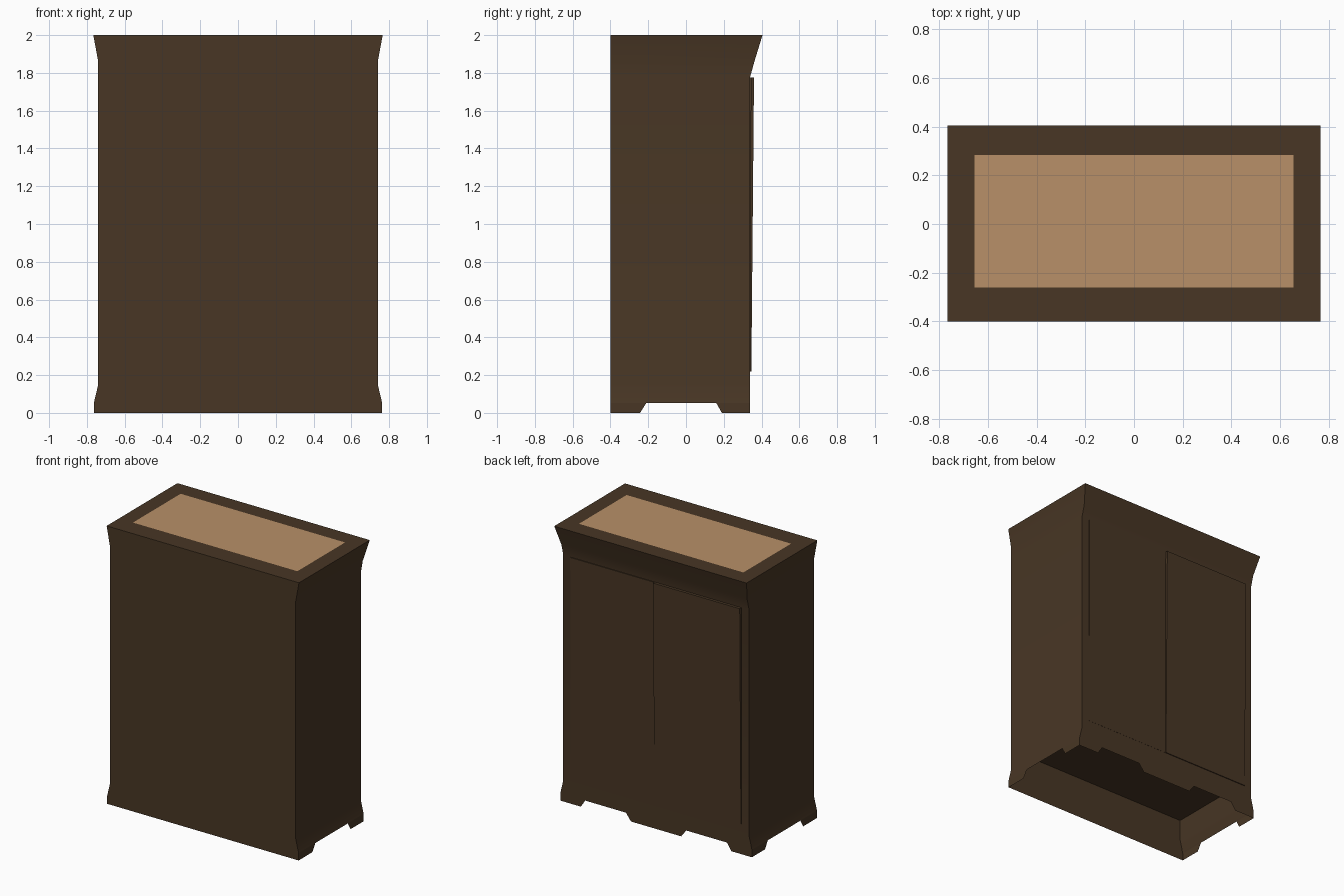
import bpy, bmesh, math

if "Cube" in bpy.data.objects:
    bpy.data.objects.remove(bpy.data.objects["Cube"])


def material(name, rgb):
    m = bpy.data.materials.new(name)
    m.diffuse_color = (*rgb, 1)
    m.use_nodes = True
    m.node_tree.nodes["Principled BSDF"].inputs["Base Color"].default_value = m.diffuse_color
    return m


BROWN = material("dark brown wood", (0.065, 0.037, 0.018))
TAN = material("light tan wood", (0.48, 0.28, 0.14))


def make_object(name, bm, mat, smooth=False):
    mesh = bpy.data.meshes.new(name)
    bm.to_mesh(mesh)
    bm.free()
    mesh.materials.append(mat)
    ob = bpy.data.objects.new(name, mesh)
    bpy.context.collection.objects.link(ob)
    if smooth:
        bpy.context.view_layer.objects.active = ob
        ob.select_set(True)
        bpy.ops.object.shade_smooth_by_angle(angle=math.radians(25))
        ob.select_set(False)
    return ob


def ring(bm, x, y0, y1, z):
    return [bm.verts.new((a, b, z)) for a, b in ((-x, y0), (x, y0), (x, y1), (-x, y1))]


# cabinet shell: flared plinth, straight body, flared cornice
bm = bmesh.new()
sections = [(0.763, 0.34, 0.053), (0.74, 0.34, 0.15), (0.74, 0.34, 1.78),
            (0.74, 0.362, 1.86), (0.766, 0.405, 2.0)]
rings = [ring(bm, x, -0.40, y, z) for x, y, z in sections]
for lo, hi in zip(rings, rings[1:]):
    for i in range(4):
        j = (i + 1) % 4
        bm.faces.new((lo[i], lo[j], hi[j], hi[i]))
# frame around the top panel
inner = ring(bm, 0.655, -0.26, 0.283, 2.0)
for i in range(4):
    j = (i + 1) % 4
    bm.faces.new((rings[-1][i], rings[-1][j], inner[j], inner[i]))
make_object("cabinet_body", bm, BROWN, True)

# top panel
bm = bmesh.new()
bm.faces.new(ring(bm, 0.655, -0.26, 0.283, 2.0))
make_object("top_panel", bm, TAN)

# floor of the cabinet, seen from below
bm = bmesh.new()
bm.faces.new(ring(bm, 0.74, -0.40, 0.34, 0.30)[::-1])
make_object("cabinet_floor", bm, BROWN)

# feet: tapered skirt pieces hanging under the plinth, (top start, top end, bottom start, bottom end)
bm = bmesh.new()


def foot(to_point, t0, t1, b0, b1):
    pts = ((b0, 0.0), (b1, 0.0), (t1, 0.053), (t0, 0.053))
    return bm.faces.new([bm.verts.new(to_point(s, z)) for s, z in pts])


foot(lambda s, z: (s, -0.40, z), -0.763, 0.763, -0.763, 0.763)
for spans in ((0.763, 0.565, 0.763, 0.60), (0.24, -0.24, 0.20, -0.20),
              (-0.565, -0.763, -0.60, -0.763)):
    foot(lambda s, z: (s, 0.34, z), *spans)
for side in (1, -1):
    for spans in ((-0.40, -0.21, -0.40, -0.243), (0.16, 0.34, 0.19, 0.34)):
        f = foot(lambda s, z: (side * 0.763, s, z), *spans)
        if side < 0:
            f.normal_flip()
make_object("feet", bm, BROWN)


# doors on the +y face, slightly thicker at the top
def door(name, x0, x1, top_y, bottom_y):
    bm = bmesh.new()
    bmesh.ops.create_cube(bm, size=1)
    for v in bm.verts:
        high = v.co.z > 0
        y = (top_y if high else bottom_y) if v.co.y > 0 else 0.335
        v.co = (x1 if v.co.x > 0 else x0, y, 1.775 if high else 0.22)
    make_object(name, bm, BROWN)


door("raised_door", -0.68, 0.01, 0.36, 0.346)
door("flush_door", 0.012, 0.68, 0.346, 0.341)
